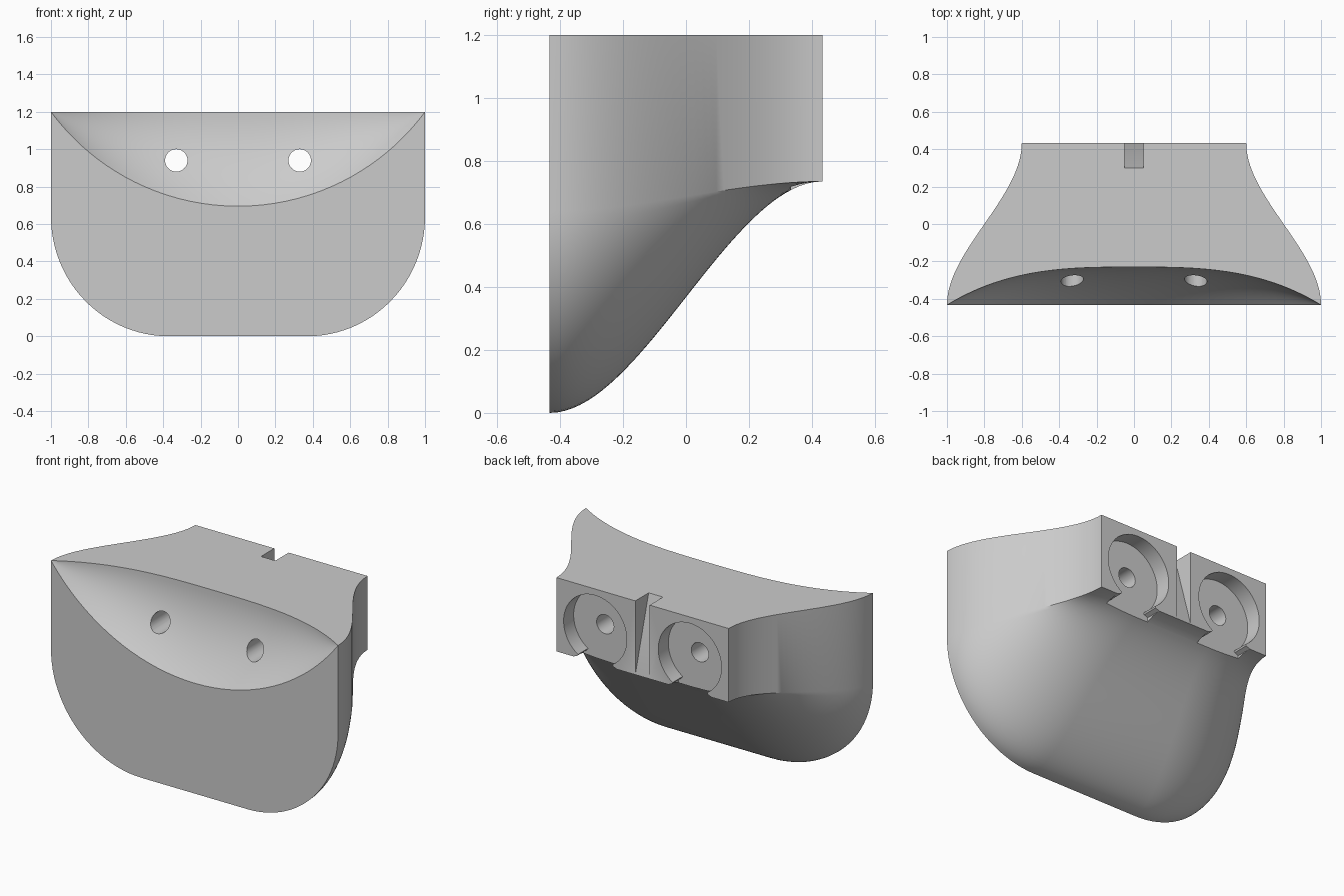
import bpy
import bmesh
from math import sin, cos, pi, asin

if "Cube" in bpy.data.objects:
    bpy.data.objects.remove(bpy.data.objects["Cube"])

BACK = 0.433      # half depth
TOP = 1.2
HOLE_X, HOLE_Z = 0.33, 0.94

grey = bpy.data.materials.new("plain grey")
grey.use_nodes = True
grey.diffuse_color = (0.6, 0.6, 0.6, 1)
grey.node_tree.nodes["Principled BSDF"].inputs["Base Color"].default_value = (0.6, 0.6, 0.6, 1)


def loft(name, rings):
    """Solid skinned through closed rings with equal point counts."""
    bm = bmesh.new()
    loops = [[bm.verts.new(p) for p in ring] for ring in rings]
    n = len(loops[0])
    for a, b in zip(loops, loops[1:]):
        for i in range(n):
            j = (i + 1) % n
            bm.faces.new((a[i], a[j], b[j], b[i]))
    bm.faces.new(loops[0])
    bm.faces.new(loops[-1])
    bmesh.ops.recalc_face_normals(bm, faces=bm.faces)
    mesh = bpy.data.meshes.new(name)
    bm.to_mesh(mesh)
    bm.free()
    mesh.materials.append(grey)
    obj = bpy.data.objects.new(name, mesh)
    bpy.context.collection.objects.link(obj)
    return obj


def prism(name, outline, y0, y1):
    """Outline in x and z, extruded along y."""
    return loft(name, [[(x, y, z) for x, z in outline] for y in (y0, y1)])


def cut(target, cutter):
    cutter.hide_render = True
    mod = target.modifiers.new("cut", "BOOLEAN")
    mod.operation = "DIFFERENCE"
    mod.solver = "EXACT"
    mod.object = cutter
    bpy.context.view_layer.objects.active = target
    bpy.ops.object.modifier_apply(modifier=mod.name)
    bpy.data.objects.remove(cutter)


# Body: round-bottomed front blending in an S curve to a small square back
def body_ring(t, steps=24):
    s = t * t * (3 - 2 * t)
    half = []
    for i in range(steps + 1):
        a = i / steps * pi / 2
        front_x, front_z = 0.37 + 0.63 * cos(a), 0.64 * (1 - sin(a))
        back_x = 0.6 - 0.35 * i / steps
        half.append((front_x + (back_x - front_x) * s,
                     front_z + (0.735 - front_z) * s))
    half.insert(0, (1 - 0.4 * s, TOP))
    y = BACK * (2 * t - 1)
    return [(x, y, z) for x, z in half] + [(-x, y, z) for x, z in reversed(half)]


body = loft("body", [body_ring(i / 36) for i in range(37)])


# Front scoop: circular lower rim, concave wall rising to the top edge
def scoop_ring(x, steps=16):
    radius = 1.2426
    rim = 0.695 + radius - (radius ** 2 - x * x) ** 0.5
    depth = 0.203 * (1 - abs(x) ** 3)
    ring = [(x, -0.6, 1.4), (x, -0.6, rim)]
    for i in range(steps + 1):
        t = i / steps
        ring.append((x, -BACK + depth * (1 - (1 - t) ** 2), rim + (TOP - rim) * t))
    ring.append((x, -BACK + depth, 1.4))
    return ring


cut(body, loft("scoop_cutter", [scoop_ring(0.9995 * sin(i / 24 * pi / 2))
                                for i in range(-24, 25)]))

# Round magnet pockets open at the bottom, with screw holes through to the scoop
for side in (-1, 1):
    cx = side * HOLE_X
    start = asin(0.12 / 0.22)
    outline = []
    for i in range(49):
        a = start + (2 * pi - 2 * start) * i / 48
        outline.append((cx + 0.22 * sin(a), HOLE_Z - 0.22 * cos(a)))
    flare = [(0.125, 0.746), (0.15, 0.735), (0.15, 0.6)]
    outline += [(cx - x, z) for x, z in flare]
    outline += [(cx + x, z) for x, z in reversed(flare)]
    cut(body, prism("pocket_cutter", outline, BACK - 0.1, BACK + 0.1))

    circle = [(cx + 0.06 * cos(i * pi / 16), HOLE_Z + 0.06 * sin(i * pi / 16))
              for i in range(32)]
    cut(body, prism("hole_cutter", circle, -0.6, 0.6))

# Tapered notch in the middle of the back, deepest at the top
slope = 0.133 / (TOP - 0.735)
notch = [(BACK + 0.05, 0.735 - 0.05 / slope), (BACK - 0.133 - 0.1 * slope, TOP + 0.1),
         (BACK + 0.05, TOP + 0.1)]
cut(body, loft("notch_cutter", [[(x, y, z) for y, z in notch] for x in (-0.05, 0.05)]))

# Smooth curved walls, crisp rims
bpy.ops.object.select_all(action="DESELECT")
body.select_set(True)
bpy.context.view_layer.objects.active = body
bpy.ops.object.shade_smooth_by_angle(angle=pi / 6)
